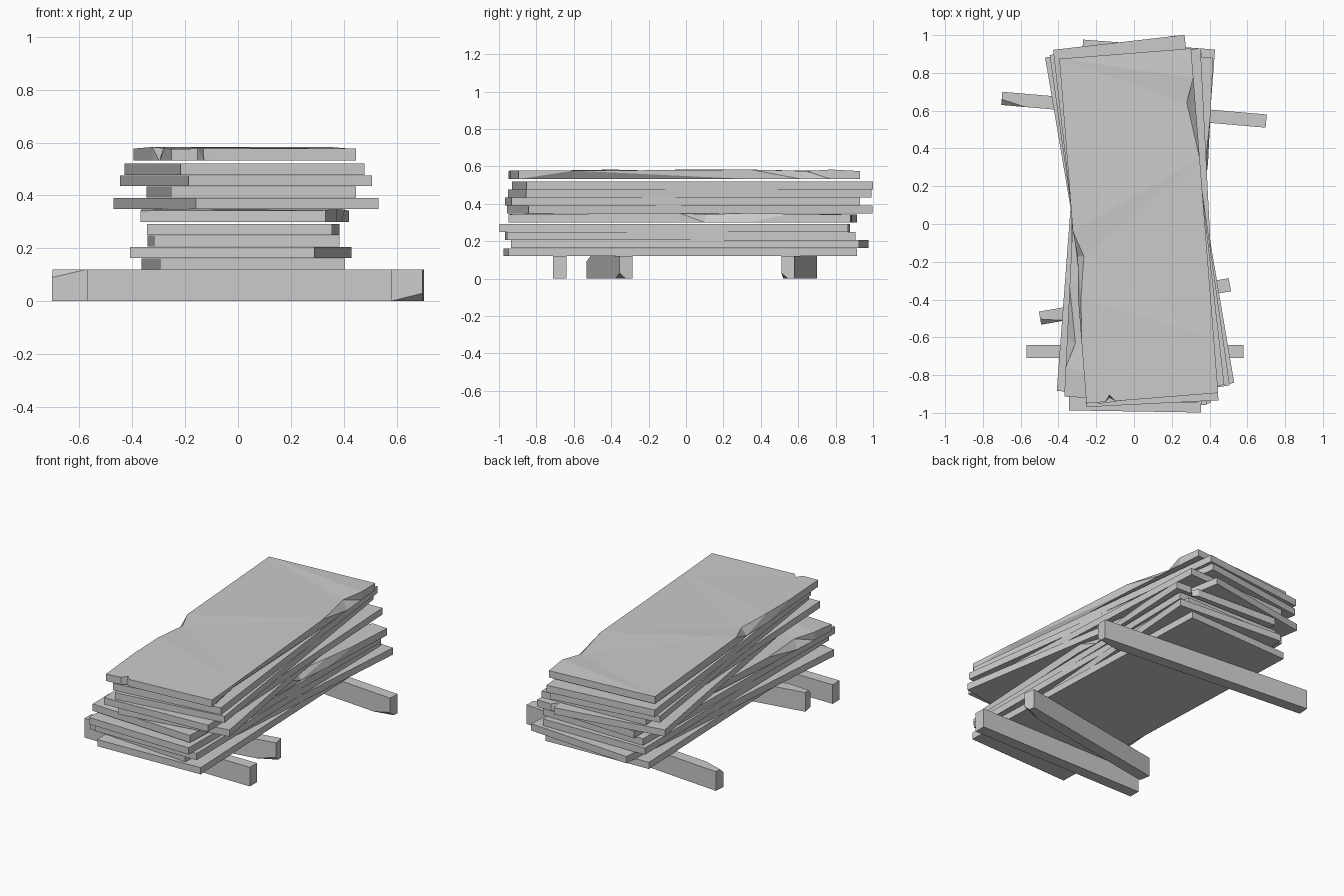
import bpy, bmesh
from math import radians
from mathutils import Vector

if "Cube" in bpy.data.objects:
    bpy.data.objects.remove(bpy.data.objects["Cube"])

W, L = 0.70, 1.865


def finish(bm, name, loc, deg):
    bmesh.ops.recalc_face_normals(bm, faces=bm.faces)
    me = bpy.data.meshes.new(name)
    bm.to_mesh(me)
    bm.free()
    ob = bpy.data.objects.new(name, me)
    ob.location = loc
    ob.rotation_euler[2] = radians(deg)
    bpy.context.collection.objects.link(ob)
    return ob


def box(sx, sy, sz):
    bm = bmesh.new()
    bmesh.ops.create_cube(bm, size=1)
    bmesh.ops.scale(bm, vec=(sx, sy, sz), verts=bm.verts)
    return bm


def chip(bm, a, b, c, corner):
    """Slice off a corner along the plane through three points."""
    a, b, c, corner = map(Vector, (a, b, c, corner))
    n = (b - a).cross(c - a).normalized()
    if n.dot(corner - a) < 0:
        n = -n
    bmesh.ops.bisect_plane(bm, geom=bm.verts[:] + bm.edges[:] + bm.faces[:],
                           plane_co=a, plane_no=n, clear_outer=True)
    bmesh.ops.holes_fill(bm, edges=[e for e in bm.edges if e.is_boundary], sides=0)


def beam(name, length, x, y, deg, chipped):
    h, w = 0.06, 0.035
    e = length / 2
    bm = box(length, 2 * w, 2 * h)
    if chipped:
        chip(bm, (-e + .13, -w, h), (-e, -w, h - .03), (-e, -w + .03, h), (-e, -w, h))
        chip(bm, (e - .12, -w, -h), (e, -w, -h + .03), (e, 0, -h), (e, -w, -h))
    finish(bm, name, (x, y, h), deg)


def broken_slab(name, x, y, z, deg):
    """Slab with chipped edges: x, y on top, inset of the bottom rim, top height."""
    hw, hl, t = W / 2, 0.915, 0.023
    # top x, top y, bottom x, bottom y, top z
    rim = [(-hw, -hl, -hw, -hl, .020), (-.25, -hl, -.25, -hl, .022),
           (-.225, -hl + .035, -.225, -hl + .02, .022), (-.195, -hl, -.195, -hl, .022),
           (hw, -hl, hw, -hl, .022), (hw, -.62, hw - .03, -.62, .022),
           (hw, .33, hw, .33, .028), (.305, .63, hw, .60, .020),
           (hw, .76, hw, .76, .028), (hw, hl, hw, hl, .020),
           (-hw, hl, -hw, hl, .022), (-hw, 0, -hw, 0, .028),
           (-.302, -.137, -.335, -.137, .022), (-.335, -.36, -hw, -.36, .028),
           (-hw, -.60, -hw, -.60, .024)]
    bm = bmesh.new()
    top = [bm.verts.new((r[0], r[1], r[4])) for r in rim]
    bot = [bm.verts.new((r[2], r[3], -t)) for r in rim]
    bm.faces.new(top)
    bm.faces.new(bot[::-1])
    for i in range(len(rim)):
        j = (i + 1) % len(rim)
        bm.faces.new((bot[i], bot[j], top[j], top[i]))
    bmesh.ops.triangulate(bm, faces=bm.faces[:])
    finish(bm, name, (x, y, z), deg)


# Support beams
beam("back_beam", 1.405, 0, 0.605, -4.9, True)
beam("middle_beam", 1.02, 0.005, -0.41, 10, True)
beam("front_beam", 1.15, 0.005, -0.675, 0, False)

# Intact slabs: centre x, y, bottom z, top z, turn
slabs = [(.02, -.03, .120, .162, 2.15), (.01, .02, .163, .206, -4.3),
         (.02, -.03, .207, .249, .8), (.02, -.06, .250, .292, -.9),
         (.03, .02, .349, .391, 9.6), (.05, -.02, .392, .434, 2.9),
         (.03, .02, .435, .476, 8.0), (.025, .035, .477, .520, 6.5)]
for i, (x, y, z0, z1, deg) in enumerate(slabs):
    finish(box(W, L, z1 - z0), f"slab_{i + 1}", (x, y, (z0 + z1) / 2), deg)

# Chipped slabs, the lower one turned end for end
broken_slab("chipped_slab_middle", .025, -.017, .322, 180 - 2.8)
broken_slab("chipped_slab_top", .025, -.01, .555, 4.5)
